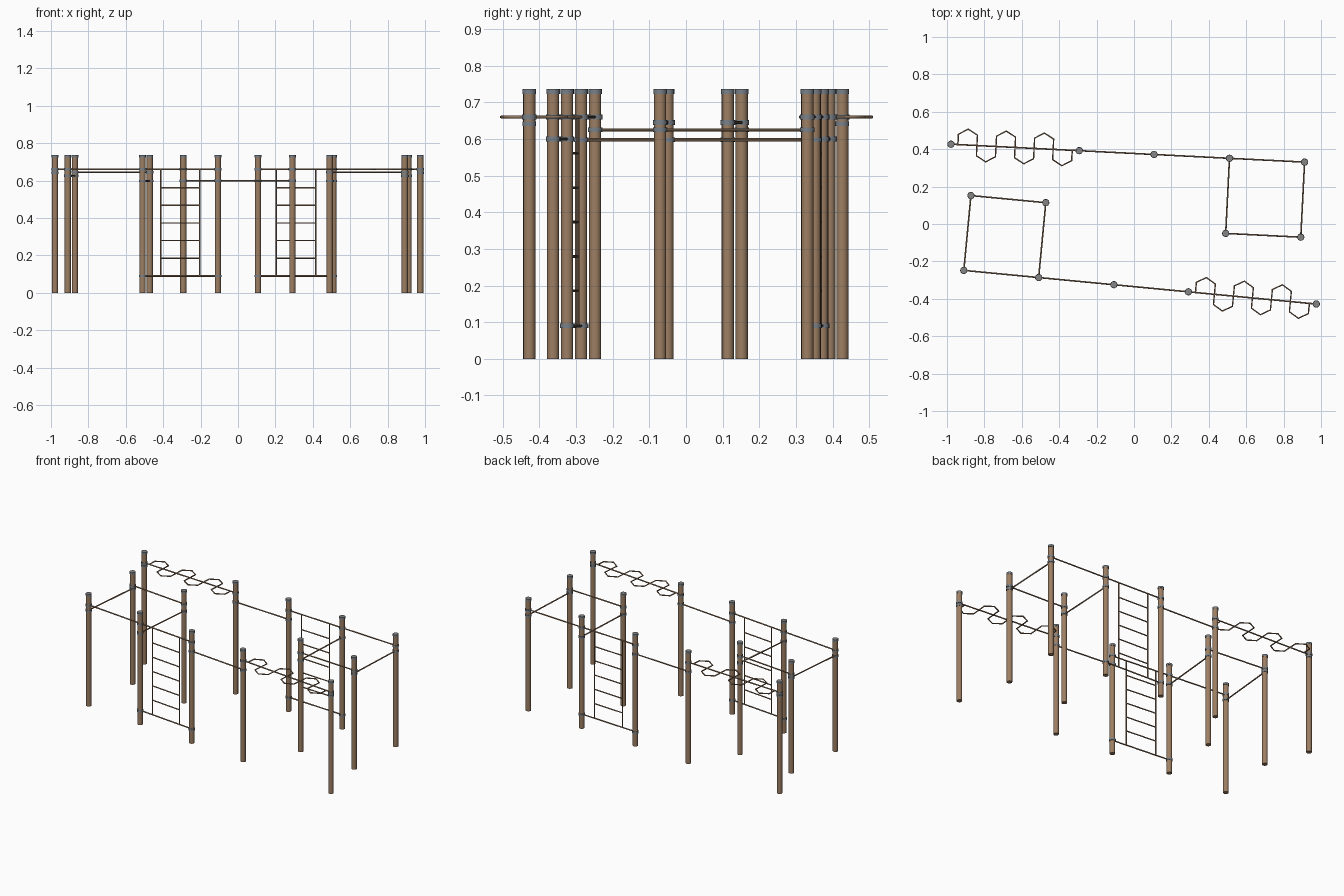
import bpy, math
from mathutils import Vector, Matrix

if "Cube" in bpy.data.objects:
    bpy.data.objects.remove(bpy.data.objects["Cube"])


def material(name, rgb):
    m = bpy.data.materials.new(name)
    m.diffuse_color = (*rgb, 1)
    m.use_nodes = True
    m.node_tree.nodes["Principled BSDF"].inputs["Base Color"].default_value = m.diffuse_color
    return m


WOOD = material("post brown", (0.34, 0.212, 0.125))
BAR = material("bar brown", (0.32, 0.20, 0.12))
STEEL = material("clamp blue grey", (0.19, 0.22, 0.25))
CAP = material("cap grey", (0.235, 0.235, 0.235))


def rod(name, a, b, r, mat, sides=8):
    """Cylinder between two points."""
    a, b = Vector(a), Vector(b)
    d = b - a
    bpy.ops.mesh.primitive_cylinder_add(vertices=sides, radius=r, depth=d.length)
    o = bpy.context.object
    o.name = name
    o.matrix_world = (Matrix.Translation((a + b) / 2)
                      @ d.to_track_quat('Z', 'Y').to_matrix().to_4x4())
    o.data.materials.append(mat)
    bpy.ops.object.shade_smooth_by_angle(angle=math.radians(40))
    return o


def upright(name, p, z0, z1, r, mat):
    return rod(name, (p.x, p.y, z0), (p.x, p.y, z1), r, mat, 16)


def build_unit(origin, angle):
    rot = Matrix.Rotation(math.radians(angle), 3, 'Z')

    def at(u, v, z=0.0):
        return Vector(origin) + rot @ Vector((u, v, z))

    # posts: five along the main line, two closing the square
    spots = [(0, 0), (0.402, 0), (0.806, 0), (1.206, 0), (1.893, 0),
             (0, 0.402), (0.402, 0.402)]
    for u, v in spots:
        p = at(u, v)
        upright("post", p, 0, 0.73, 0.0165, WOOD)
        cap = upright("post_cap", p, 0.723, 0.736, 0.0183, STEEL)
        # grey lid on the cap
        cap.data.materials.append(CAP)
        for f in cap.data.polygons:
            if f.normal.z > 0.9:
                f.material_index = 1

    # horizontal bars with a clamp ring at each end
    bars = [(0, 1, 0.66), (1, 2, 0.66), (1, 2, 0.09), (2, 3, 0.60),
            (3, 4, 0.66), (5, 6, 0.645), (0, 5, 0.625), (1, 6, 0.598)]
    for i, j, z in bars:
        a, b = at(*spots[i], z), at(*spots[j], z)
        rod("cross_bar", a, b, 0.0042, BAR)
        for end in (a, b):
            upright("clamp", end, z - 0.0065, z + 0.0065, 0.0195, STEEL)
    upright("lower_clamp", at(*spots[4]), 0.636, 0.648, 0.0187, STEEL)

    # wall ladder
    left, right = 0.498, 0.709
    for u in (left, right):
        rod("ladder_rail", at(u, 0, 0.09), at(u, 0, 0.66), 0.004, BAR)
    for k in range(1, 6):
        z = 0.092 + 0.0938 * k
        rod("ladder_rung", at(left, 0, z), at(right, 0, z), 0.0038, BAR)

    # zigzag overhead grip, flat in the horizontal plane
    start, half = 1.244, 0.102
    pts = [at(start, 0, 0.66)]
    for k in range(6):
        s = 1 if k % 2 == 0 else -1
        u = start + half * k
        pts += [at(u, 0.055 * s, 0.66), at(u + half / 2, 0.085 * s, 0.66),
                at(u + half, 0.055 * s, 0.66)]
    pts.append(at(start + half * 6, 0, 0.66))
    cu = bpy.data.curves.new("zigzag_grip", 'CURVE')
    cu.dimensions = '3D'
    cu.bevel_depth = 0.004
    cu.bevel_resolution = 2
    cu.use_fill_caps = True
    sp = cu.splines.new('POLY')
    sp.points.add(len(pts) - 1)
    for q, p in zip(sp.points, pts):
        q.co = (*p, 1)
    cu.materials.append(BAR)
    o = bpy.data.objects.new("zigzag_grip", cu)
    bpy.context.collection.objects.link(o)
    bpy.ops.object.select_all(action='DESELECT')
    o.select_set(True)
    bpy.context.view_layer.objects.active = o
    bpy.ops.object.convert(target='MESH')


# two matching frames facing each other
build_unit((-0.910, -0.248, 0), -5.45)
build_unit((0.912, 0.331, 0), 177.1)
